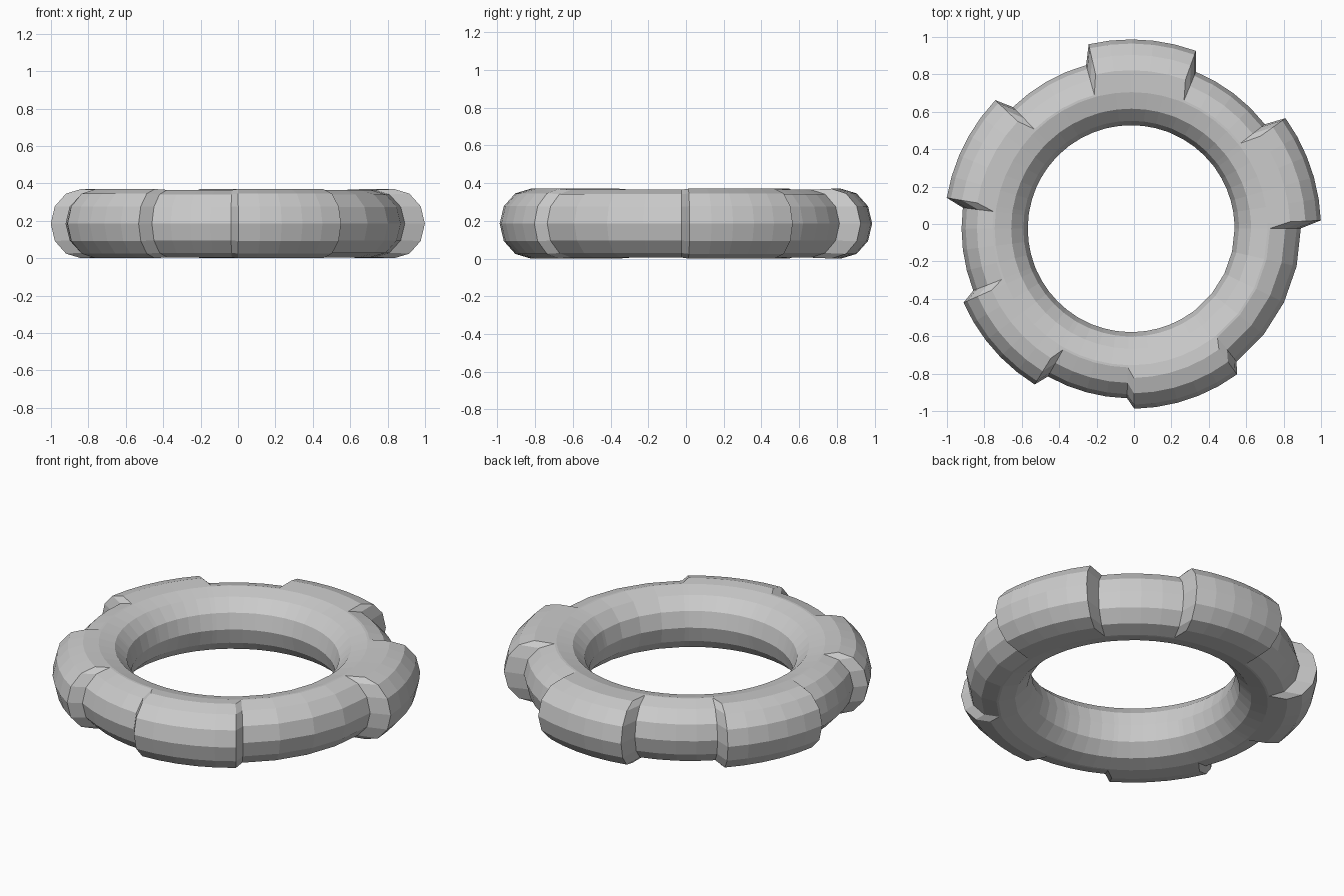
import bpy, bmesh
from math import cos, sin, radians

if "Cube" in bpy.data.objects:
    bpy.data.objects.remove(bpy.data.objects["Cube"])

CX, CY, CZ = -0.015, -0.025, 0.185   # ring centre
MAJOR, MINOR, HALF_H = 0.73, 0.177, 0.18

# raised lugs: start angle, end angle, outer radius
LUGS = [(2.5, 35.6, 1.015), (70, 103, 1.012), (136.6, 170.5, 1.0),
        (203.8, 238.2, 0.98), (271, 306, 0.963)]
STEP, PARTS = 2.4, 5


def profile(outer):
    """Rounded section; its outer half is pushed out to the given radius."""
    push = outer - (MAJOR + MINOR)
    h = HALF_H + (0.005 if push > 0.01 else 0)
    pts = []
    for k in range(-3, 4):           # outer half
        a = radians(30 * k)
        pts.append((MAJOR + 0.012 + push + MINOR * cos(a) - 0.012 * cos(a), h * sin(a)))
    for k in range(3, 10):           # inner half
        a = radians(30 * k)
        pts.append((MAJOR + MINOR * cos(a), HALF_H * sin(a)))
    return pts


# list of cross-sections around the ring
base_r = MAJOR + MINOR
rings = []
for i, (a0, a1, r) in enumerate(LUGS):
    nxt = LUGS[(i + 1) % len(LUGS)][0] + (360 if i == len(LUGS) - 1 else 0)
    rings += [(a0 + (a1 - a0) * k / PARTS, r) for k in range(PARTS + 1)]
    g0, g1 = a1 + STEP, nxt - STEP
    rings += [(g0 + (g1 - g0) * k / 4, base_r) for k in range(5)]

# skin the sections into one closed ring
bm = bmesh.new()
loops = []
for ang, r in rings:
    a = radians(ang)
    loops.append([bm.verts.new((CX + p * cos(a), CY + p * sin(a), CZ + z))
                  for p, z in profile(r)])
for i, la in enumerate(loops):
    lb = loops[(i + 1) % len(loops)]
    n = len(la)
    for j in range(n):
        k = (j + 1) % n
        bm.faces.new((la[j], lb[j], lb[k], la[k]))
bmesh.ops.recalc_face_normals(bm, faces=bm.faces)
me = bpy.data.meshes.new("lugged_ring")
bm.to_mesh(me)
bm.free()
bpy.context.collection.objects.link(bpy.data.objects.new("lugged_ring", me))
